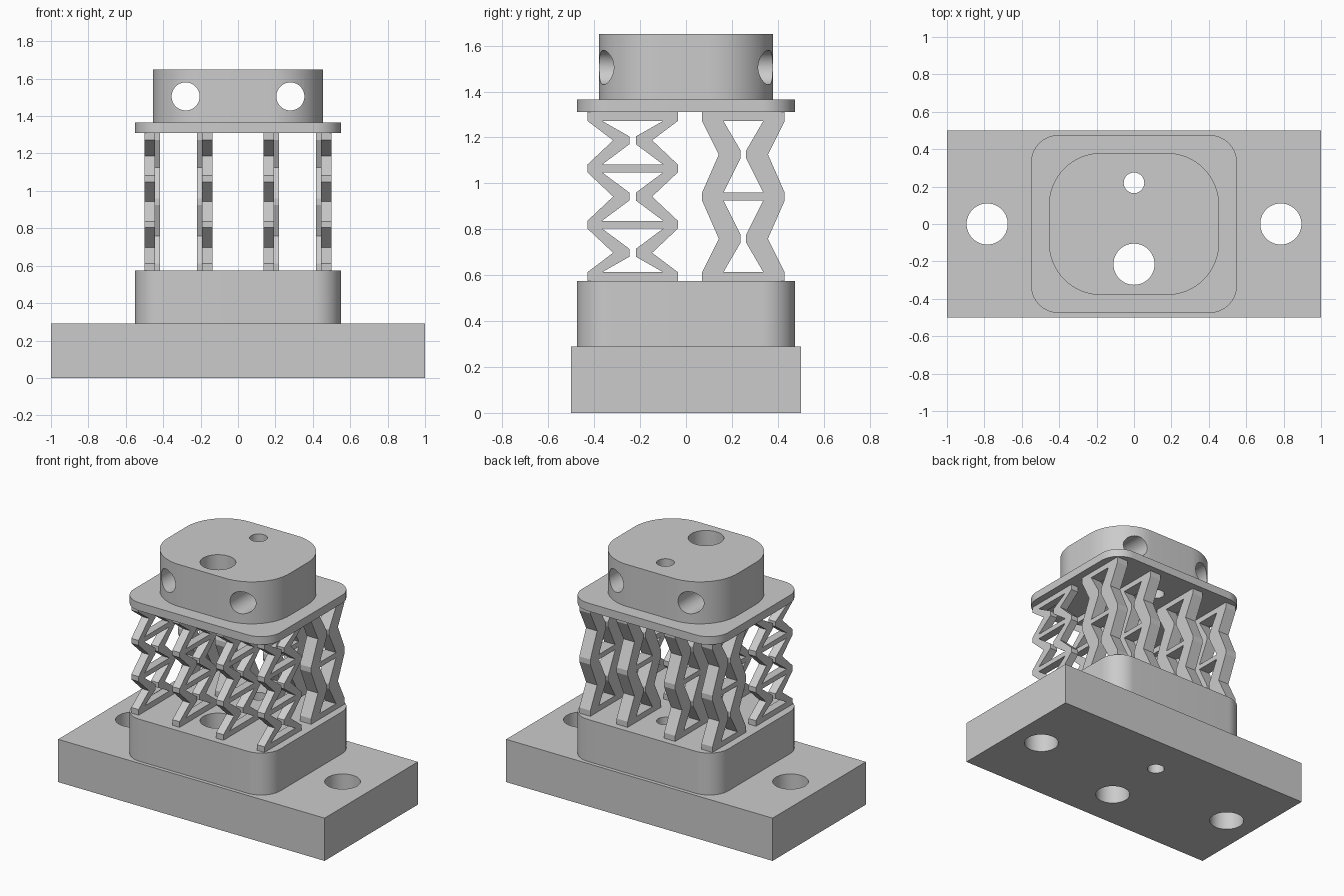
import bpy
import bmesh
import math
from mathutils import Matrix

if "Cube" in bpy.data.objects:
    bpy.data.objects.remove(bpy.data.objects["Cube"], do_unlink=True)

grey = bpy.data.materials.new("plain grey")
grey.use_nodes = True
grey.diffuse_color = (0.6, 0.6, 0.6, 1)
grey.node_tree.nodes["Principled BSDF"].inputs["Base Color"].default_value = (0.6, 0.6, 0.6, 1)


def finish(name, bm):
    bmesh.ops.recalc_face_normals(bm, faces=bm.faces)
    mesh = bpy.data.meshes.new(name)
    bm.to_mesh(mesh)
    bm.free()
    mesh.materials.append(grey)
    obj = bpy.data.objects.new(name, mesh)
    bpy.context.collection.objects.link(obj)
    return obj


def prism(bm, outline, direction):
    """Extrude a closed 3D outline along a direction."""
    face = bm.faces.new([bm.verts.new(p) for p in outline])
    result = bmesh.ops.extrude_face_region(bm, geom=[face], use_keep_orig=True)
    verts = [v for v in result["geom"] if isinstance(v, bmesh.types.BMVert)]
    bmesh.ops.translate(bm, verts=verts, vec=direction)


def rounded_block(name, hx, hy, z0, z1, radius, steps=16):
    """Upright block with rounded vertical corners."""
    outline = []
    if radius == 0:
        outline = [(hx, hy, z0), (-hx, hy, z0), (-hx, -hy, z0), (hx, -hy, z0)]
    else:
        for i, (sx, sy) in enumerate([(1, 1), (-1, 1), (-1, -1), (1, -1)]):
            for k in range(steps + 1):
                a = (i + k / steps) * math.pi / 2
                outline.append((sx * (hx - radius) + radius * math.cos(a),
                                sy * (hy - radius) + radius * math.sin(a), z0))
    bm = bmesh.new()
    prism(bm, outline, (0, 0, z1 - z0))
    return finish(name, bm)


def drill(obj, centre, radius, axis="z"):
    """Cut a round through hole."""
    bm = bmesh.new()
    bmesh.ops.create_cone(bm, cap_ends=True, segments=48, radius1=radius,
                          radius2=radius, depth=6)
    if axis == "y":
        bm.transform(Matrix.Rotation(math.pi / 2, 4, "X"))
    bm.transform(Matrix.Translation(centre))
    cutter = finish("hole_cutter", bm)
    cutter.hide_render = True
    mod = obj.modifiers.new("hole", "BOOLEAN")
    mod.operation = "DIFFERENCE"
    mod.solver = "EXACT"
    mod.object = cutter
    select(obj)
    bpy.ops.object.modifier_apply(modifier=mod.name)
    bpy.data.objects.remove(cutter, do_unlink=True)


def select(obj):
    bpy.ops.object.select_all(action="DESELECT")
    obj.select_set(True)
    bpy.context.view_layer.objects.active = obj


# Solid blocks with the two vertical bores
base = rounded_block("base_slab", 1.0, 0.5, 0, 0.29, 0)
pedestal = rounded_block("pedestal", 0.55, 0.475, 0.29, 0.575, 0.145)
plate = rounded_block("upper_plate", 0.55, 0.475, 1.31, 1.365, 0.145)
cap = rounded_block("cap_block", 0.455, 0.38, 1.365, 1.65, 0.28)
blocks = [base, pedestal, plate, cap]
for block in blocks:
    drill(block, (0, -0.215, 0), 0.11)
    drill(block, (0, 0.22, 0), 0.055)

# Bolt holes in the slab and cross holes in the cap
for side in (-1, 1):
    drill(base, (side * 0.785, 0, 0), 0.11)
    drill(cap, (side * 0.28, 0, 1.505), 0.075, "y")
for block in blocks:
    select(block)
    bpy.ops.object.shade_smooth_by_angle(angle=math.radians(30))

# Spring lattices: a mirrored pair of zigzag strips joined by rungs
BOTTOM, TOP = 0.575, 1.31


def lattice(name, x0, x1, yc, cells, outer, recess, inner, tip):
    bm = bmesh.new()
    pitch = (TOP - BOTTOM) / cells
    outside, inside, rungs = [], [], []
    for i in range(cells + 1):
        z = BOTTOM + i * pitch
        low = z if i == 0 else z - (0.038 if i == cells else 0.017)
        high = z if i == cells else z + (0.038 if i == 0 else 0.017)
        rungs.append((low, high))
        outside += [(outer, low), (outer, high)]
        inside += [(inner, low), (inner, high)]
        if i < cells:
            mid = z + pitch / 2
            outside.append((recess, mid))
            inside += [(tip, mid - 0.017), (tip, mid + 0.017)]
    for side in (-1, 1):
        outline = [(x0, yc + side * d, z) for d, z in outside + inside[::-1]]
        prism(bm, outline, (x1 - x0, 0, 0))
    for low, high in rungs:
        corners = [(-inner, low), (inner, low), (inner, high), (-inner, high)]
        prism(bm, [(x0, yc + d, z) for d, z in corners], (x1 - x0, 0, 0))
    finish(name, bm)


for side, label in ((1, "left"), (-1, "right")):
    lattice("front_outer_lattice_" + label, side * 0.445, side * 0.5,
            -0.2325, 3, 0.197, 0.085, 0.133, 0.014)
    lattice("front_inner_lattice_" + label, side * 0.137, side * 0.192,
            -0.2325, 3, 0.197, 0.085, 0.133, 0.014)
    lattice("back_outer_lattice_" + label, side * 0.417, side * 0.5,
            0.25, 2, 0.18, 0.107, 0.087, 0.012)
    lattice("back_inner_lattice_" + label, side * 0.137, side * 0.22,
            0.25, 2, 0.18, 0.107, 0.087, 0.012)
